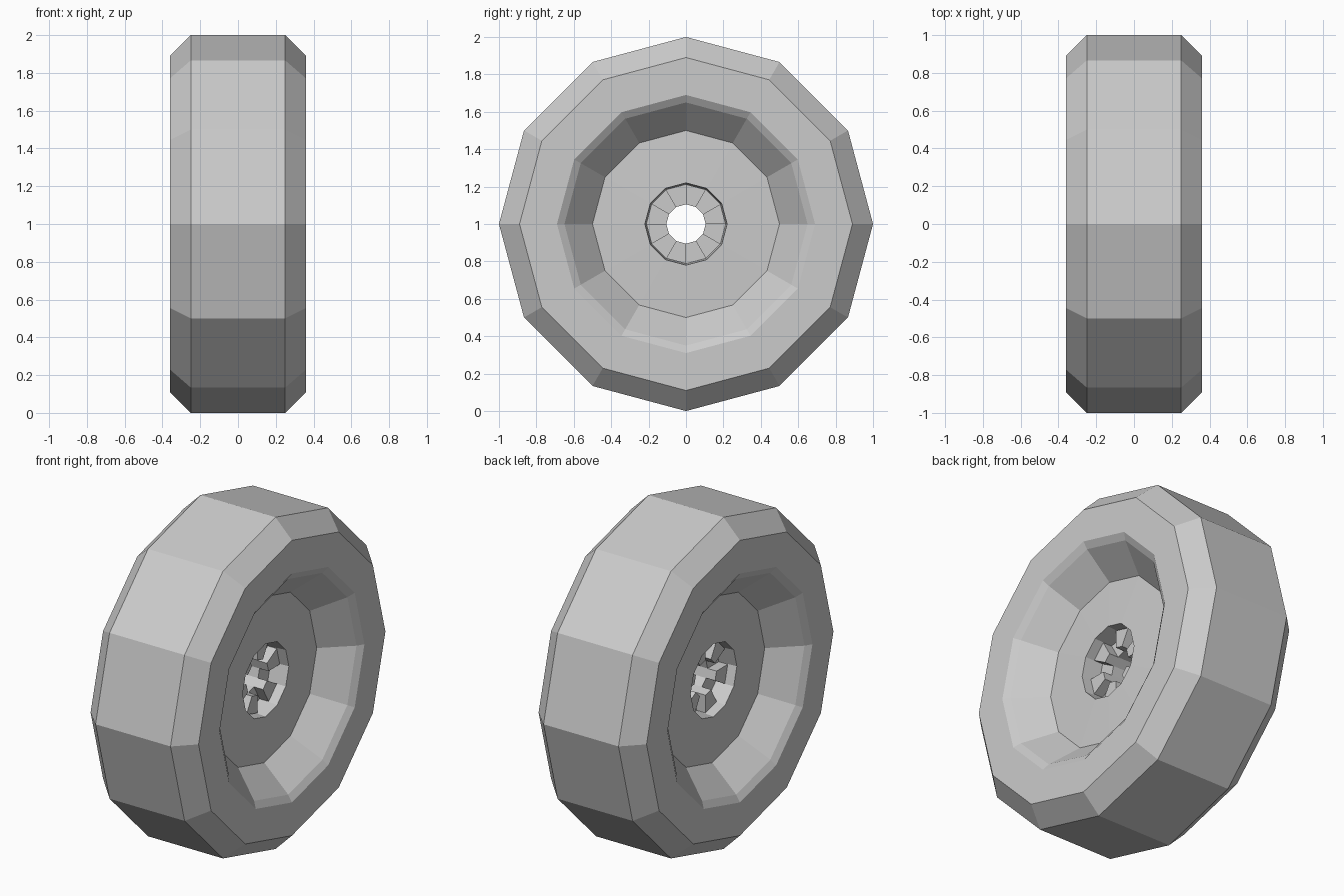
import bpy
import bmesh
from math import cos, sin, tau

SIDES = 12

default = bpy.data.objects.get("Cube")
if default:
    bpy.data.objects.remove(default, do_unlink=True)

grey = bpy.data.materials.new("plain_grey")
grey.use_nodes = True
grey.diffuse_color = (0.6, 0.6, 0.6, 1)
grey.node_tree.nodes["Principled BSDF"].inputs["Base Color"].default_value = (0.6, 0.6, 0.6, 1)


def lathe(profile, closed=False):
    """Turn a list of (x, radius) points around the axle."""
    bm = bmesh.new()
    rings = [[bm.verts.new((x, r * cos(tau * i / SIDES), 1 + r * sin(tau * i / SIDES)))
              for i in range(SIDES)] for x, r in profile]
    pairs = list(zip(rings, rings[1:]))
    if closed:
        pairs.append((rings[-1], rings[0]))
    for a, b in pairs:
        for i in range(SIDES):
            j = (i + 1) % SIDES
            bm.faces.new((a[i], b[i], b[j], a[j]))
    return bm


def finish(bm, name):
    mesh = bpy.data.meshes.new(name)
    bm.to_mesh(mesh)
    bm.free()
    mesh.materials.append(grey)
    obj = bpy.data.objects.new(name, mesh)
    bpy.context.collection.objects.link(obj)


def both_sides(half):
    return half + [(-x, r) for x, r in reversed(half)]


# Tyre: tread, chamfered shoulders and flat sidewalls
tyre = lathe(both_sides([(0.36, 0.69), (0.36, 0.89), (0.25, 1.0)]))
bmesh.ops.reverse_faces(tyre, faces=tyre.faces)
finish(tyre, "tyre")

# Rim: lip, sloping dish wall and shallow disc on each side
for side, label in ((1, "left"), (-1, "right")):
    rim = lathe([(side * x, r) for x, r in
                 ((0.36, 0.69), (0.335, 0.65), (0.175, 0.5), (0.185, 0.22))])
    if side < 0:
        bmesh.ops.reverse_faces(rim, faces=rim.faces)
    finish(rim, label + "_rim")

# Hub: recessed ring around the open axle hole
hub = lathe(both_sides([(0.185, 0.22), (0.07, 0.212), (0.07, 0.105)]))

# Hub teeth: every other sector of the recessed ring is raised
for side in (1, -1):
    floor = [f for f in hub.faces
             if abs(f.normal.x) >= 0 and all(abs(v.co.x - side * 0.07) < 1e-4 for v in f.verts)]
    raised = bmesh.ops.extrude_face_region(hub, geom=floor[::2])
    bmesh.ops.translate(hub, vec=(side * 0.06, 0, 0),
                        verts=[g for g in raised["geom"] if isinstance(g, bmesh.types.BMVert)])
    bmesh.ops.delete(hub, geom=floor[::2], context="FACES")
finish(hub, "hub")
